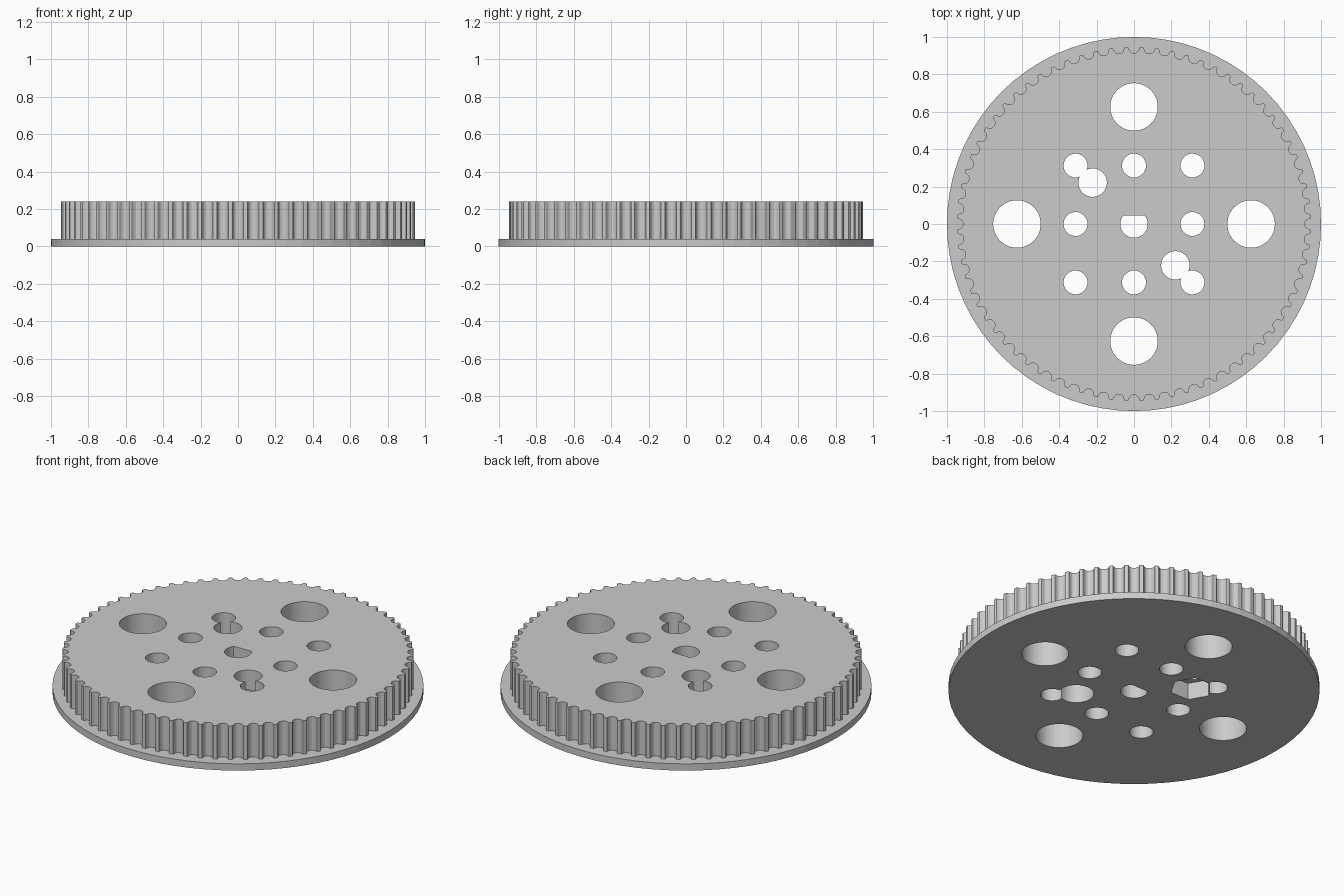
import bpy, bmesh
from math import sin, cos, pi, sqrt

default = bpy.data.objects.get("Cube")
if default:
    bpy.data.objects.remove(default, do_unlink=True)

TEETH = 72
TIP_R = 0.946
GROOVE = [(0.0345, 0.0), (0.0305, 0.002), (0.028, 0.007), (0.0255, 0.015),
          (0.021, 0.023), (0.0125, 0.03), (0.0, 0.032)]
HEIGHT, RIM = 0.24, 0.04

grey = bpy.data.materials.new("plain grey")
grey.use_nodes = True
colour = (0.6, 0.6, 0.6, 1)
grey.diffuse_color = colour
grey.node_tree.nodes["Principled BSDF"].inputs["Base Color"].default_value = colour


def prism(name, outline, z0, z1):
    """Extrude a closed 2D outline from z0 to z1."""
    bm = bmesh.new()
    face = bm.faces.new([bm.verts.new((x, y, z0)) for x, y in outline])
    top = bmesh.ops.extrude_face_region(bm, geom=[face])["geom"]
    verts = [g for g in top if isinstance(g, bmesh.types.BMVert)]
    bmesh.ops.translate(bm, verts=verts, vec=(0, 0, z1 - z0))
    bmesh.ops.recalc_face_normals(bm, faces=bm.faces)
    mesh = bpy.data.meshes.new(name)
    bm.to_mesh(mesh)
    bm.free()
    mesh.materials.append(grey)
    obj = bpy.data.objects.new(name, mesh)
    bpy.context.collection.objects.link(obj)
    return obj


def circle(r, n, cx=0, cy=0):
    return [(cx + r * cos(2 * pi * i / n), cy + r * sin(2 * pi * i / n)) for i in range(n)]


def combine(target, tool, operation):
    """Apply a boolean and discard the tool."""
    mod = target.modifiers.new("boolean", "BOOLEAN")
    mod.operation, mod.object, mod.solver = operation, tool, "EXACT"
    bpy.context.view_layer.objects.active = target
    bpy.ops.object.modifier_apply(modifier=mod.name)
    bpy.data.objects.remove(tool, do_unlink=True)


def cut(outline, z0=-0.1, z1=0.4):
    combine(pulley, prism("hole_cutter", outline, z0, z1), "DIFFERENCE")


# Toothed outline: one rounded groove per tooth
half = [(-w, d) for w, d in GROOVE]
profile = half + [(-w, d) for w, d in reversed(half[:-1])]
toothed = []
for i in range(TEETH):
    a = 2 * pi * i / TEETH
    for t, depth in profile:
        r = sqrt(TIP_R ** 2 - t ** 2) - depth
        toothed.append((r * cos(a) - t * sin(a), r * sin(a) + t * cos(a)))

# Wide flange with the toothed wheel on top
pulley = prism("toothed_pulley", circle(1.0, TEETH), 0, RIM)
combine(pulley, prism("toothed_wheel", toothed, RIM / 2, HEIGHT), "UNION")

# Four large holes
for x, y in [(1, 0), (0, 1), (-1, 0), (0, -1)]:
    cut(circle(0.127, 48, 0.626 * x, 0.626 * y))

# Ring of eight small holes on a square grid
for x in (-1, 0, 1):
    for y in (-1, 0, 1):
        if x or y:
            cut(circle(0.064, 32, 0.3125 * x, 0.3125 * y))

# Central shaft hole with a flat side
cut([(x, min(y, 0.046)) for x, y in circle(0.073, 40) if y < 0.052])

# Diagonal screw holes: hexagonal pocket and round counterbore underneath
for side in (-1, 1):
    cut(circle(0.076, 36, 0.221 * side, -0.221 * side))
cut(circle(0.118, 6, -0.221, 0.221), -0.1, 0.1)
cut(circle(0.095, 36, 0.221, -0.221), -0.1, 0.12)

# Flat facets throughout
for poly in pulley.data.polygons:
    poly.use_smooth = False
